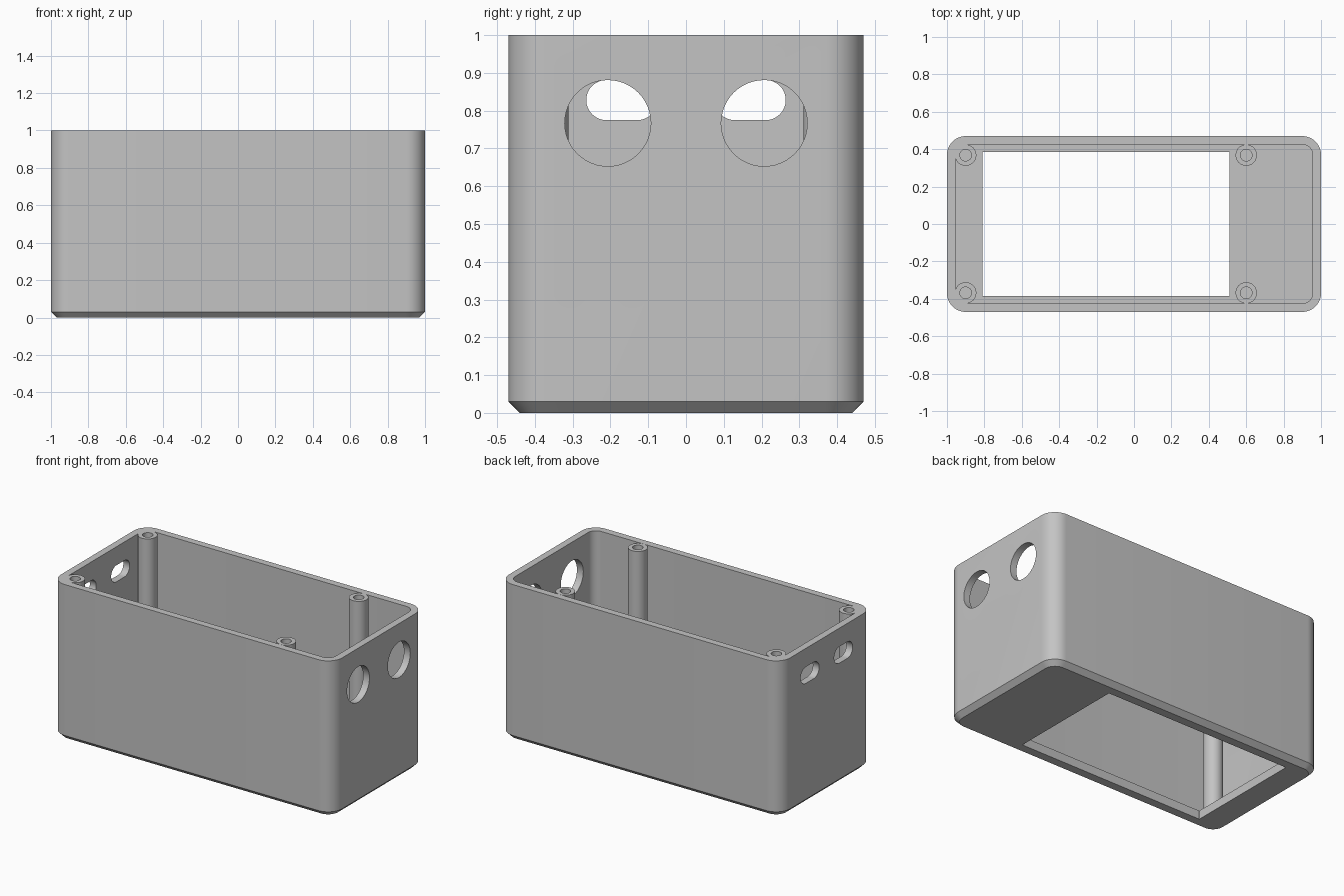
import bpy
import bmesh
from math import sin, cos, pi
from mathutils import Matrix

cube = bpy.data.objects.get("Cube")
if cube:
    bpy.data.objects.remove(cube, do_unlink=True)

LENGTH, WIDTH, HEIGHT = 1.0, 0.47, 1.0     # half length, half width, full height
CORNER, WALL, CHAMFER, FLOOR = 0.1, 0.045, 0.03, 0.055

grey = bpy.data.materials.new("plain grey")
grey.use_nodes = True
grey.diffuse_color = (0.55, 0.55, 0.55, 1)
grey.node_tree.nodes["Principled BSDF"].inputs["Base Color"].default_value = (0.55, 0.55, 0.55, 1)


def outline(hx, hy, r, steps=12):
    """Rounded rectangle; a circle or slot when r equals a half size."""
    pts = []
    for q, (sx, sy) in enumerate([(1, 1), (-1, 1), (-1, -1), (1, -1)]):
        for i in range(steps + 1):
            a = (q + i / steps) * pi / 2
            pts.append((sx * (hx - r) + r * cos(a), sy * (hy - r) + r * sin(a)))
    return pts


def loft(name, sections, matrix=None):
    """Closed solid through (half x, half y, radius, z) sections."""
    bm = bmesh.new()
    rings = [[bm.verts.new((x, y, z)) for x, y in outline(hx, hy, r)]
             for hx, hy, r, z in sections]
    n = len(rings[0])
    for lower, upper in zip(rings, rings[1:]):
        for i in range(n):
            j = (i + 1) % n
            bm.faces.new((lower[i], lower[j], upper[j], upper[i]))
    bm.faces.new(rings[0][::-1])
    bm.faces.new(rings[-1])
    bmesh.ops.remove_doubles(bm, verts=bm.verts, dist=1e-5)
    bmesh.ops.recalc_face_normals(bm, faces=bm.faces)
    if matrix:
        bm.transform(matrix)
    mesh = bpy.data.meshes.new(name)
    bm.to_mesh(mesh)
    bm.free()
    mesh.materials.append(grey)
    obj = bpy.data.objects.new(name, mesh)
    bpy.context.collection.objects.link(obj)
    return obj


def activate(obj):
    bpy.ops.object.select_all(action='DESELECT')
    obj.select_set(True)
    bpy.context.view_layer.objects.active = obj


def cut(obj, cutter):
    cutter.hide_render = True
    mod = obj.modifiers.new("cut", 'BOOLEAN')
    mod.operation = 'DIFFERENCE'
    mod.solver = 'EXACT'
    mod.object = cutter
    activate(obj)
    bpy.ops.object.modifier_apply(modifier=mod.name)
    bpy.data.objects.remove(cutter, do_unlink=True)


def smooth(obj):
    activate(obj)
    bpy.ops.object.shade_smooth_by_angle(angle=pi / 6)


# Open-topped case with rounded corners and a chamfered base
inner = (LENGTH - WALL, WIDTH - WALL, CORNER - WALL)
case = loft("case", [
    (LENGTH - CHAMFER, WIDTH - CHAMFER, CORNER - CHAMFER, 0),
    (LENGTH, WIDTH, CORNER, CHAMFER),
    (LENGTH, WIDTH, CORNER, HEIGHT),
    (*inner, HEIGHT),
    (*inner, FLOOR)])

# Rectangular window through the floor
window = loft("window_cutter", [(0.66, 0.385, 0.001, -0.1), (0.66, 0.385, 0.001, 0.2)],
              Matrix.Translation((-0.15, 0, 0)))
cut(case, window)

# Round ports in the +x end, slots in the -x end
upright = Matrix(((0, 0, 1), (1, 0, 0), (0, 1, 0))).to_4x4()   # local x, y, z to y, z, x
for side in (-1, 1):
    port = loft("port_cutter", [(0.114, 0.114, 0.114, -0.1), (0.114, 0.114, 0.114, 0.1)],
                Matrix.Translation((LENGTH, side * 0.207, 0.767)) @ upright)
    cut(case, port)
    slot = loft("slot_cutter", [(0.094, 0.053, 0.053, -0.1), (0.094, 0.053, 0.053, 0.1)],
                Matrix.Translation((-LENGTH, side * 0.17, 0.828)) @ upright)
    cut(case, slot)
smooth(case)

# Four screw posts with blind holes, reaching the rim
POST, HOLE = 0.057, 0.031
for end, x in (("right", -0.9), ("left", 0.6)):
    for face, side in (("front", -1), ("back", 1)):
        post = loft(f"{face}_{end}_screw_post", [
            (POST, POST, POST, FLOOR - 0.01),
            (POST, POST, POST, HEIGHT),
            (HOLE, HOLE, HOLE, HEIGHT),
            (HOLE, HOLE, HOLE, HEIGHT - 0.3)],
            Matrix.Translation((x, side * 0.368, 0)))
        smooth(post)
